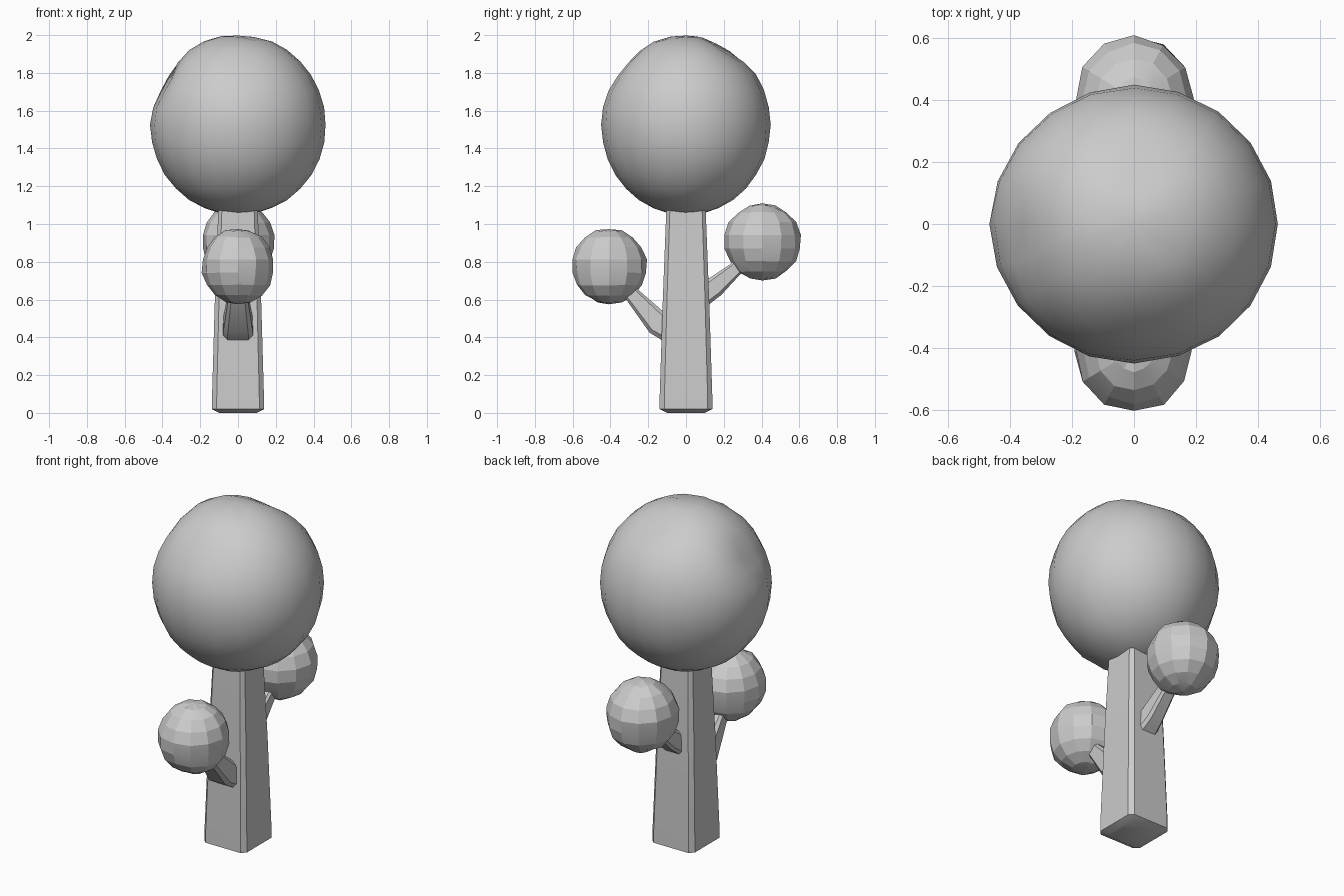
import bpy, bmesh, math, random
from mathutils import Vector

if "Cube" in bpy.data.objects:
    bpy.data.objects.remove(bpy.data.objects["Cube"])

random.seed(4)


def finish(name, bm, angle=None):
    bmesh.ops.recalc_face_normals(bm, faces=bm.faces)
    me = bpy.data.meshes.new(name)
    bm.to_mesh(me)
    bm.free()
    ob = bpy.data.objects.new(name, me)
    bpy.context.collection.objects.link(ob)
    bpy.ops.object.select_all(action='DESELECT')
    bpy.context.view_layer.objects.active = ob
    ob.select_set(True)
    if angle:
        bpy.ops.object.shade_smooth_by_angle(angle=math.radians(angle))
    return ob


def loft(name, rings, chamfer, angle):
    """Tube of chamfered square rings in the YZ plane: (y, z, half x, half depth, tilt)."""
    bm = bmesh.new()
    loops = []
    for y, z, hx, hd, tilt in rings:
        t = math.radians(tilt)
        side = Vector((0, math.cos(t), math.sin(t)))
        c = chamfer
        pts = [(1, -1 + c), (1, 1 - c), (1 - c, 1), (-1 + c, 1),
               (-1, 1 - c), (-1, -1 + c), (-1 + c, -1), (1 - c, -1)]
        loops.append([bm.verts.new(Vector((u * hx, y, z)) + side * v * hd) for u, v in pts])
    for a, b in zip(loops, loops[1:]):
        for i in range(8):
            j = (i + 1) % 8
            bm.faces.new((a[i], a[j], b[j], b[i]))
    bm.faces.new(loops[0])
    bm.faces.new(loops[-1])
    return finish(name, bm, angle)


def foliage(name, centre, radii, segs, rings, dents, noise, angle):
    """Ball of leaves, pushed in around each (direction, depth, spread)."""
    bm = bmesh.new()
    bmesh.ops.create_uvsphere(bm, u_segments=segs, v_segments=rings, radius=1)
    for v in bm.verts:
        d = v.co.normalized()
        k = 1 + random.uniform(-noise, noise)
        for way, depth, spread in dents:
            k -= depth * math.exp(-(d.angle(Vector(way)) / spread) ** 2)
        v.co = Vector(centre) + Vector([d[i] * radii[i] * k for i in range(3)])
    return finish(name, bm, angle)


# Tapered square trunk with softened edges
loft("trunk", [(0, 0.0, 0.10, 0.10, 0), (0, 0.02, 0.138, 0.14, 0), (0, 0.10, 0.137, 0.139, 0),
               (0, 0.62, 0.122, 0.122, 0), (0, 1.08, 0.104, 0.104, 0),
               (0, 1.20, 0.098, 0.098, 0)], 0.18, 40)

# Side branches
loft("front_branch", [(-0.09, 0.45, 0.08, 0.075, 60), (-0.15, 0.475, 0.077, 0.066, 50),
                      (-0.28, 0.62, 0.052, 0.042, 45), (-0.36, 0.72, 0.045, 0.036, 45)], 0.3, 30)
loft("back_branch", [(0.09, 0.625, 0.06, 0.06, 120), (0.15, 0.665, 0.05, 0.055, 130),
                     (0.26, 0.76, 0.042, 0.038, 135), (0.36, 0.86, 0.038, 0.034, 135)], 0.3, 30)

# Large smooth crown with shallow dents
foliage("crown", (0, 0, 1.525), (0.465, 0.448, 0.478), 20, 16,
        [((-0.85, -0.1, 0.5), 0.10, 0.24), ((0.1, 0.5, 0.85), 0.055, 0.30),
         ((0.05, -0.75, 0.65), 0.03, 0.35), ((-0.5, 0.5, -0.3), 0.03, 0.4),
         ((0.1, -0.12, 1), 0.02, 0.15)], 0.004, 60)

# Small faceted leaf balls
top_dent = [((0.1, 0, 1), 0.03, 0.3)]
foliage("front_leaf_ball", (0, -0.408, 0.777), (0.192, 0.2, 0.2), 12, 9, top_dent, 0.025, 15)
foliage("back_leaf_ball", (0, 0.404, 0.906), (0.192, 0.203, 0.204), 12, 9, top_dent, 0.025, 15)
